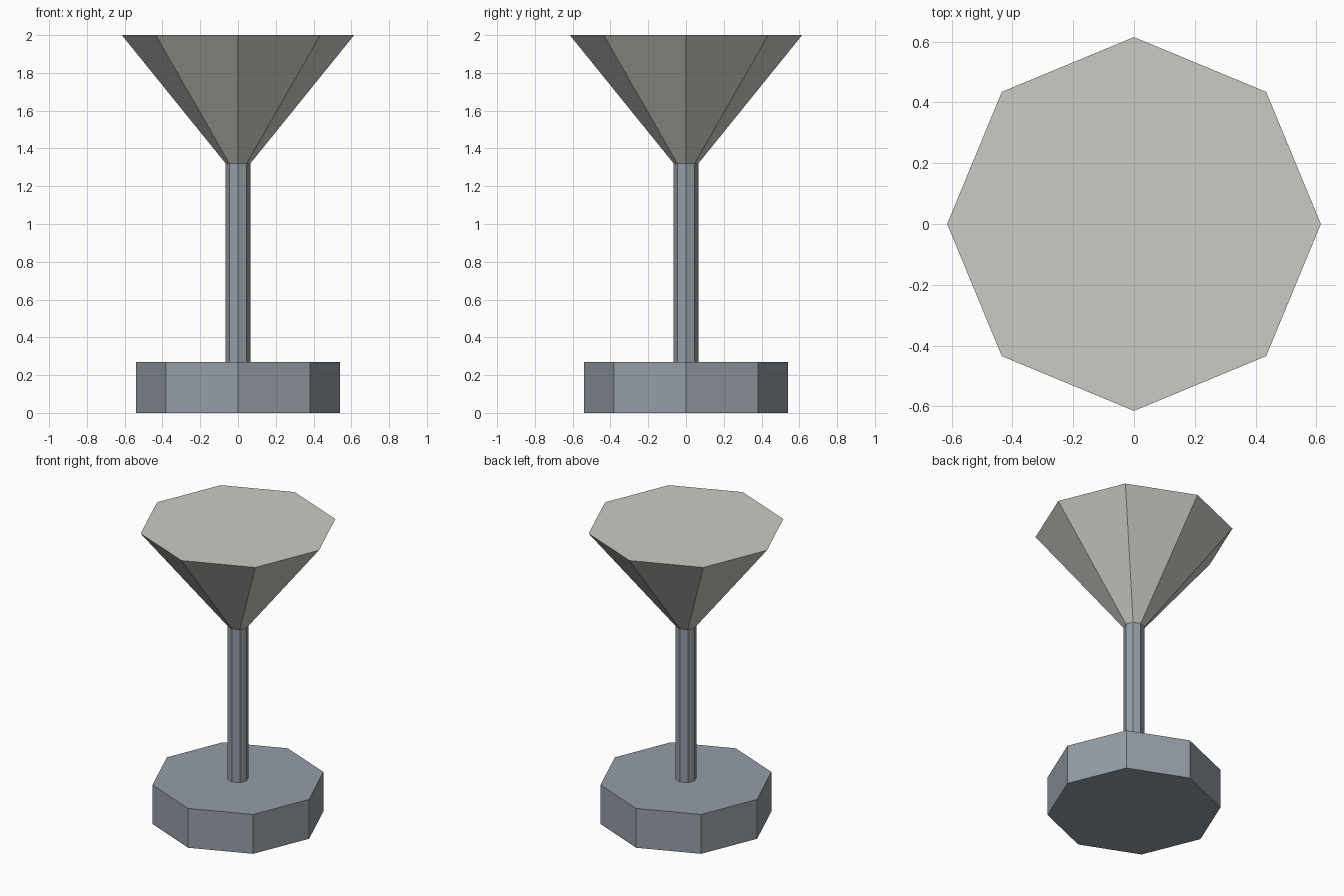
import bpy

if "Cube" in bpy.data.objects:
    bpy.data.objects.remove(bpy.data.objects["Cube"])


def material(name, rgb):
    mat = bpy.data.materials.new(name)
    mat.diffuse_color = (*rgb, 1.0)
    mat.use_nodes = True
    mat.node_tree.nodes["Principled BSDF"].inputs["Base Color"].default_value = mat.diffuse_color
    return mat


def octagon_part(name, r_bottom, r_top, z0, z1, mat):
    # Eight-sided solid with a corner on each axis
    bpy.ops.mesh.primitive_cone_add(vertices=8, radius1=r_bottom, radius2=r_top,
                                    depth=z1 - z0, location=(0, 0, (z0 + z1) / 2))
    part = bpy.context.object
    part.name = name
    part.data.materials.append(mat)
    return part


steel = material("blue_grey_metal", (0.30, 0.34, 0.38))
stone = material("warm_light_grey", (0.60, 0.59, 0.55))

# Heavy foot, thin post and flared bowl with a closed flat top
octagon_part("base", 0.54, 0.54, 0.0, 0.27, steel)
octagon_part("stem", 0.065, 0.065, 0.27, 1.32, steel)
octagon_part("flared_top", 0.065, 0.615, 1.32, 2.0, stone)
